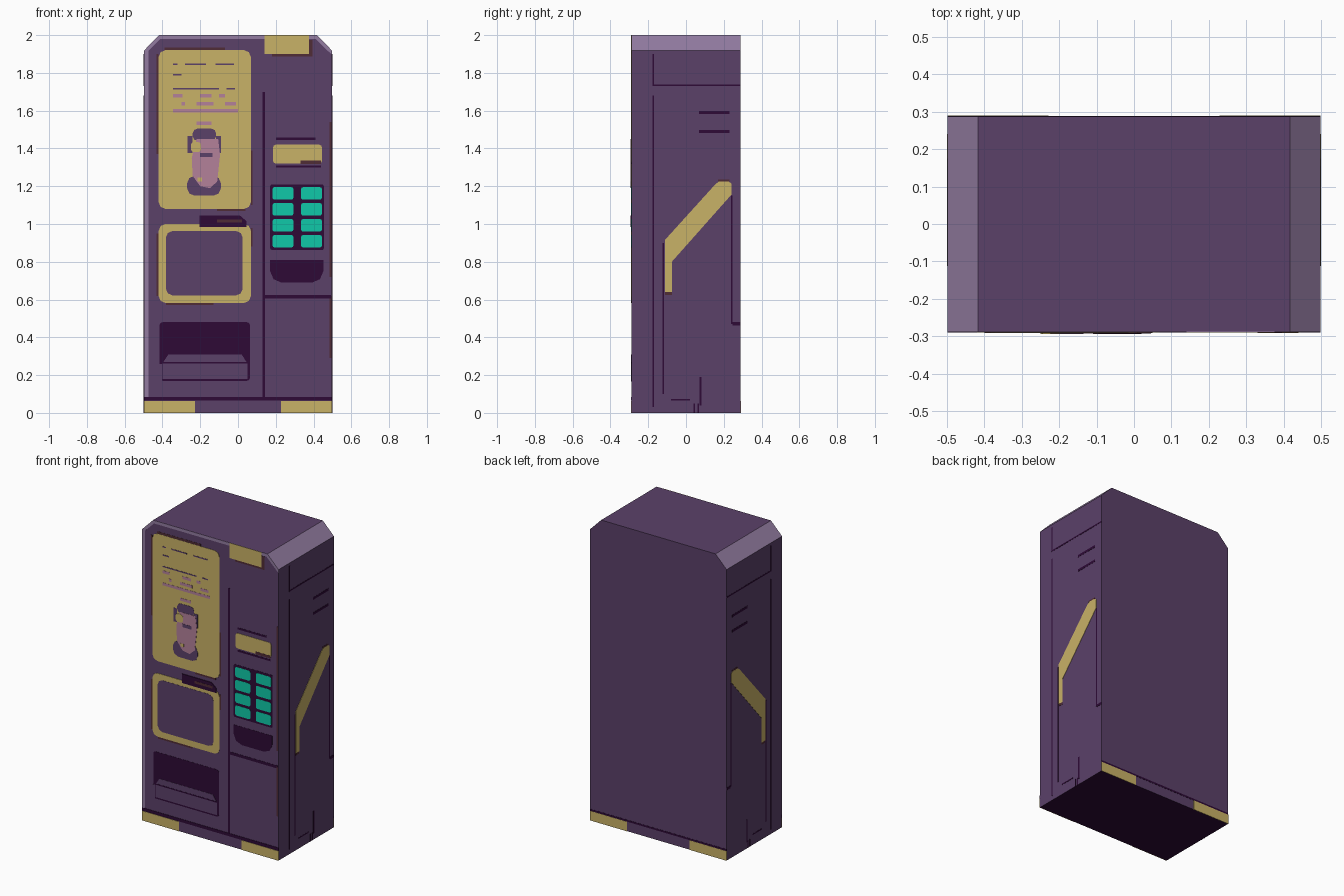
import bpy, bmesh
from mathutils import Vector

if "Cube" in bpy.data.objects:
    bpy.data.objects.remove(bpy.data.objects["Cube"])

HX, HY, T = 0.498, 0.288, 0.0012   # body half sizes, plate layer thickness


def material(name, hexcode):
    m = bpy.data.materials.new(name)
    rgb = [int(hexcode[i:i + 2], 16) / 255 for i in (0, 2, 4)]
    lin = [c / 12.92 if c <= 0.04045 else ((c + 0.055) / 1.055) ** 2.4 for c in rgb]
    m.diffuse_color = (*lin, 1)
    m.use_nodes = True
    m.node_tree.nodes["Principled BSDF"].inputs["Base Color"].default_value = m.diffuse_color
    return m


PURPLE = material("purple", "5B4169")
LILAC = material("lilac", "937CA1")
DARK = material("dark_plum", "2E0A36")
GOLD = material("gold", "C9B267")
TEAL = material("teal", "10C9A8")
BROWN = material("brown", "502C36")
PINK = material("pink", "B4819A")


def prism(name, points, direction, mats):
    """Extrude a flat outline along a direction."""
    bm = bmesh.new()
    f = bm.faces.new([bm.verts.new(p) for p in points])
    ext = bmesh.ops.extrude_face_region(bm, geom=[f])
    bmesh.ops.translate(bm, vec=Vector(direction),
                        verts=[g for g in ext["geom"] if isinstance(g, bmesh.types.BMVert)])
    bmesh.ops.recalc_face_normals(bm, faces=bm.faces)
    me = bpy.data.meshes.new(name)
    bm.to_mesh(me)
    bm.free()
    for m in mats:
        me.materials.append(m)
    ob = bpy.data.objects.new(name, me)
    bpy.context.collection.objects.link(ob)
    return ob


def plate(name, outline, mat, layer=1, side="front"):
    """Thin painted plate on one side of the cabinet; outline is (across, height)."""
    d = T * layer
    if side == "front":
        return prism(name, [(u, -HY + 0.002, v) for u, v in outline], (0, -d - 0.002, 0), [mat])
    if side == "back":
        return prism(name, [(u, HY - 0.002, v) for u, v in outline], (0, d + 0.002, 0), [mat])
    s = 1 if side == "right" else -1
    return prism(name, [(s * (HX - 0.002), u, v) for u, v in outline],
                 (s * (d + 0.002), 0, 0), [mat])


def rect(x0, x1, z0, z1, r=0.0, top=True):
    """Rectangle with cut corners of size r (bottom only if top is False)."""
    if r == 0:
        return [(x0, z0), (x1, z0), (x1, z1), (x0, z1)]
    k = 0.3 * r
    low = [(x0, z0 + r), (x0 + k, z0 + k), (x0 + r, z0), (x1 - r, z0), (x1 - k, z0 + k), (x1, z0 + r)]
    if not top:
        return low + [(x1, z1), (x0, z1)]
    return low + [(x1, z1 - r), (x1 - k, z1 - k), (x1 - r, z1),
                  (x0 + r, z1), (x0 + k, z1 - k), (x0, z1 - r)]


# Cabinet: chamfered profile, lilac chamfers, dark underside
profile = [(-HX, 0), (HX, 0), (HX, 1.918), (0.417, 2), (-0.417, 2), (-HX, 1.918)]
body = prism("cabinet", [(x, -HY, z) for x, z in profile], (0, 2 * HY, 0), [PURPLE, LILAC, DARK])
for p in body.data.polygons:
    n = p.normal
    p.material_index = 2 if n.z < -0.9 else 1 if 0.3 < n.z < 0.9 else 0

# Lilac edge trim on the front
plate("front_edge_trim", [(-HX, 0.085), (-0.475, 0.085), (-0.475, 1.915), (-0.41, 1.98),
                          (0.41, 1.98), (HX, 1.895), (HX, 1.918), (0.417, 2),
                          (-0.417, 2), (-HX, 1.918)], LILAC)

# Gold feet and base seams
for side in ("front", "back"):
    for s in (-1, 1):
        x0, x1 = sorted((s * 0.228, s * HX))
        plate(side + "_foot", rect(x0, x1, 0, 0.063), GOLD, 2, side)
plate("front_base_seam", rect(-HX, HX, 0.065, 0.085), DARK, 2)
plate("back_base_seam", rect(-HX, HX, 0.063, 0.075), DARK, 1, "back")

# Front door seams
plate("door_seam", rect(0.13, 0.144, 0.085, 1.7), DARK)
plate("lower_door_seam", rect(0.144, 0.492, 0.605, 0.624), DARK)

# Poster panel, screen frame and top tag
plate("poster_panel", rect(-0.42, 0.068, 1.08, 1.92, 0.035), GOLD, 2)
plate("screen_frame", rect(-0.42, 0.068, 0.582, 1.0, 0.035), GOLD, 2)
plate("screen", rect(-0.382, 0.025, 0.622, 0.963, 0.035), PURPLE, 3)
plate("top_tag", rect(0.14, 0.375, 1.9, 2.0), GOLD, 2)
plate("top_tag_shadow", rect(0.18, 0.395, 1.888, 1.975), BROWN, 1.4)

# Brown weathered edges
for x0, x1, z0, z1 in [(-0.432, -0.42, 1.37, 1.9), (-0.39, -0.07, 1.92, 1.935),
                       (0.068, 0.078, 1.1, 1.39), (-0.11, 0.04, 1.068, 1.08),
                       (-0.432, -0.42, 0.62, 0.95), (-0.38, -0.13, 0.57, 0.582),
                       (0.068, 0.077, 0.88, 0.98), (0.484, 0.494, 0.29, 0.62),
                       (0.484, 0.494, 0.72, 1.54)]:
    plate("worn_edge", rect(x0, x1, z0, z1), BROWN)

# Abstract bars on the poster
for x0, x1, z in [(-0.345, 0.0, 1.6), (-0.345, -0.295, 1.68), (-0.2, -0.14, 1.68),
                  (-0.1, -0.07, 1.68), (-0.3, -0.28, 1.637), (-0.22, -0.13, 1.637),
                  (-0.07, -0.01, 1.637), (-0.22, -0.14, 1.533)]:
    plate("poster_pink_bar", rect(x0, x1, z - 0.009, z + 0.009), PINK, 3)
for x0, x1, z in [(-0.345, -0.3, 1.79), (-0.345, -0.1, 1.715), (-0.06, -0.015, 1.715),
                  (-0.345, -0.32, 1.845), (-0.28, -0.17, 1.845), (-0.12, -0.02, 1.845)]:
    plate("poster_thin_bar", rect(x0, x1, z - 0.004, z + 0.004), PURPLE, 3)

# Cup picture on the poster
plate("cup_lid", rect(-0.24, -0.116, 1.44, 1.505, 0.025), PURPLE, 3)
plate("cup_base", rect(-0.27, -0.09, 1.15, 1.255, 0.04), PURPLE, 3)
for x0, x1 in [(-0.268, -0.24), (-0.116, -0.09)]:
    plate("cup_side", rect(x0, x1, 1.375, 1.465), PURPLE, 3)
plate("cup", [(-0.22, 1.45), (-0.105, 1.45), (-0.095, 1.365), (-0.11, 1.225), (-0.148, 1.19),
              (-0.2, 1.2), (-0.24, 1.255), (-0.245, 1.35)], PINK, 4)
plate("cup_band", rect(-0.2, -0.135, 1.355, 1.377), PURPLE, 5)
plate("cup_dot", rect(-0.25, -0.195, 1.38, 1.435, 0.018), GOLD, 5)
plate("cup_spark", rect(-0.215, -0.19, 1.225, 1.245), GOLD, 5)

# Latch between poster and screen
plate("latch", [(-0.205, 0.985), (0.045, 0.985), (0.045, 1.015), (0.01, 1.045), (-0.205, 1.045)], DARK, 4)
plate("latch_highlight", rect(-0.11, 0.02, 1.008, 1.024), BROWN, 5)

# Dispenser opening with purple flap
plate("dispenser", rect(-0.415, 0.063, 0.17, 0.48, 0.015), DARK)
plate("dispenser_sides", rect(-0.42, -0.402, 0.165, 0.26), PURPLE, 2)
plate("dispenser_flap", [(-0.4, 0.18), (0.05, 0.18), (0.05, 0.262), (0.02, 0.308),
                         (-0.37, 0.308), (-0.4, 0.262)], PURPLE, 2)
plate("flap_line", rect(-0.4, 0.05, 0.262, 0.27), DARK, 3)

# Coin slot
plate("coin_plate", rect(0.185, 0.445, 1.32, 1.42, 0.015), GOLD, 2)
plate("coin_plate_shadow", rect(0.33, 0.44, 1.318, 1.335), BROWN, 3)
plate("coin_upper_line", rect(0.2, 0.41, 1.445, 1.458), DARK)
plate("coin_lower_line", rect(0.2, 0.44, 1.298, 1.31), DARK)

# Keypad with eight buttons
plate("keypad", rect(0.17, 0.455, 0.862, 1.21, 0.01), DARK)
for x in (0.182, 0.333):
    for row in range(4):
        z = 0.875 + row * 0.0845
        plate("keypad_button", rect(x, x + 0.112, z, z + 0.067, 0.012), TEAL, 2)

# Change tray
plate("change_tray", rect(0.17, 0.452, 0.69, 0.81, 0.06, top=False), DARK)

# Side panels: gold bent stripe, vents and seams on both sides
stripe = [(-0.112, 0.64), (-0.075, 0.64), (-0.075, 0.8), (0.24, 1.155), (0.24, 1.215),
          (0.225, 1.225), (0.175, 1.225), (0.155, 1.21), (-0.112, 0.915)]
seams = [(-0.178, -0.17, 0.03, 1.68), (-0.178, -0.17, 1.73, 1.9), (-0.17, HY, 1.73, 1.739),
         (0.07, 0.23, 1.582, 1.598), (0.07, 0.23, 1.482, 1.498),
         (0.237, 0.247, 0.47, 1.15), (0.247, HY, 0.463, 0.48),
         (-0.124, -0.116, 0.1, 0.9), (-0.08, 0.02, 0.065, 0.073),
         (0.072, 0.082, 0.04, 0.19), (0.04, 0.048, 0.0, 0.05), (0.062, 0.07, 0.0, 0.05)]
for side in ("right", "left"):
    plate(side + "_stripe", stripe, GOLD, 1.6, side)
    plate(side + "_stripe_worn_end", rect(-0.11, -0.075, 0.625, 0.64), BROWN, 1, side)
    plate(side + "_stripe_worn_top", rect(0.17, 0.23, 1.225, 1.235), BROWN, 1, side)
    for s in seams:
        plate(side + "_panel_seam", rect(*s), DARK, 1, side)
